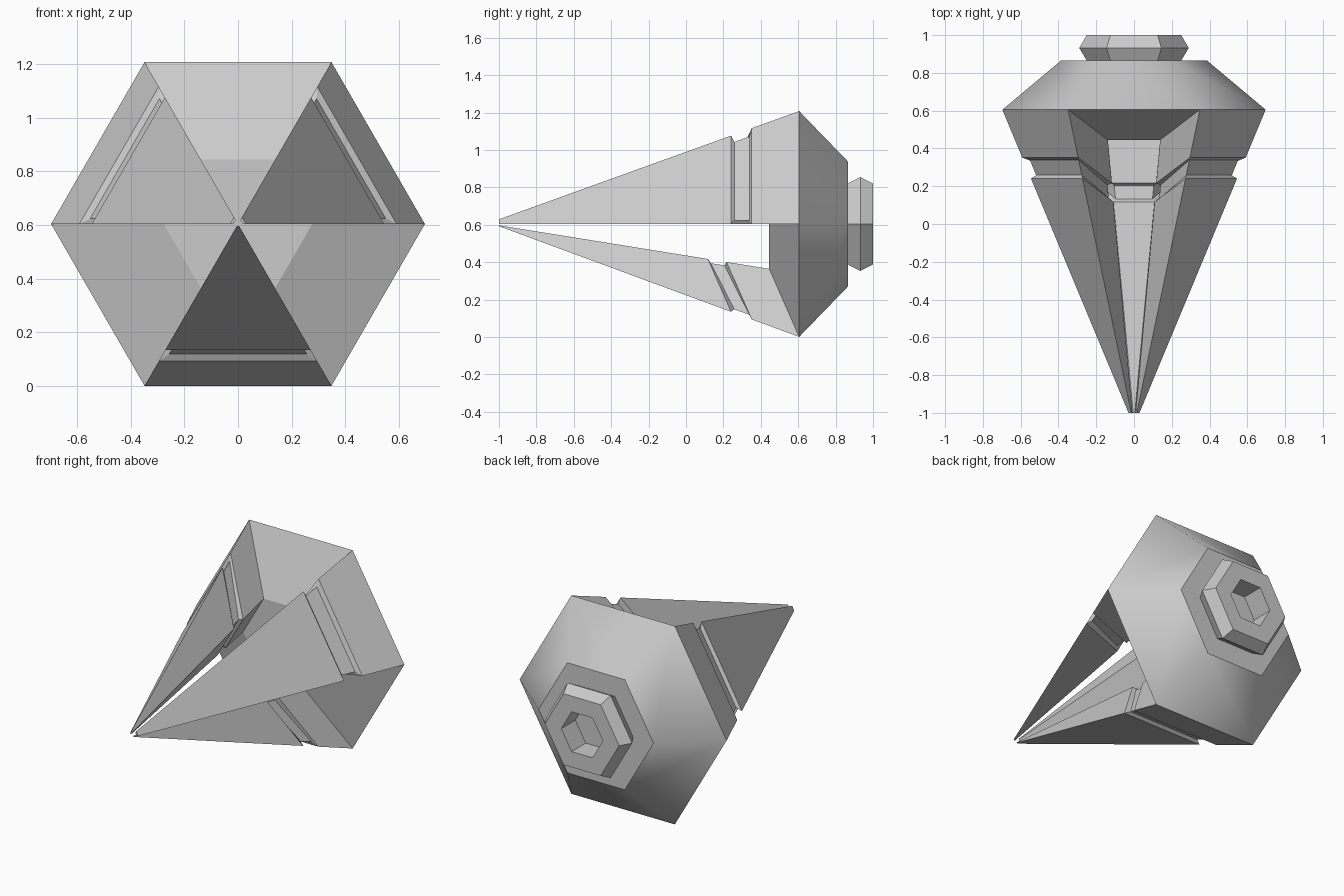
import bpy, bmesh, math

if "Cube" in bpy.data.objects:
    bpy.data.objects.remove(bpy.data.objects["Cube"])

CZ = 0.604                      # height of the long axis
COS30 = math.cos(math.pi / 6)
TAN30 = math.tan(math.pi / 6)


def finish(name, bm):
    bmesh.ops.recalc_face_normals(bm, faces=bm.faces)
    mesh = bpy.data.meshes.new(name)
    bm.to_mesh(mesh)
    bm.free()
    obj = bpy.data.objects.new(name, mesh)
    bpy.context.collection.objects.link(obj)
    return obj


def loft(bm, rings):
    """Join matching point rings; returns the bands of faces and the rings."""
    loops = [[bm.verts.new(p) for p in ring] for ring in rings]
    bands = []
    for a, b in zip(loops, loops[1:]):
        n = len(a)
        bands.append([bm.faces.new((a[i], a[(i + 1) % n], b[(i + 1) % n], b[i]))
                      for i in range(n)])
    return bands, loops


def hexagon(y, r):
    return [(r * math.cos(i * math.pi / 3), y, CZ + r * math.sin(i * math.pi / 3))
            for i in range(6)]


# Hexagonal base: front cone, smooth rear cone, flared neck and socket
bm = bmesh.new()
profile = [(0.445, 0.277), (0.605, 0.697), (0.865, 0.387), (0.865, 0.25),
           (0.932, 0.29), (1.0, 0.25), (1.0, 0.14), (0.865, 0.14)]
bands, loops = loft(bm, [hexagon(y, r) for y, r in profile])
bm.faces.new(loops[0])
bm.faces.new(loops[-1])
for f in bands[1]:
    f.smooth = True
finish("hex_base", bm)


# Three tapered prongs, each with a shallow groove running round it
def prong(name, angle, tip):
    ca, sa = math.cos(angle), math.sin(angle)

    def section(t, inset):
        y_out, y_in = -1 + 1.605 * t, -1 + 1.445 * t
        u_out = tip + (0.697 * COS30 - tip) * t - inset
        u_in = tip * 0.6 + (0.277 * COS30 - tip * 0.6) * t + inset
        pts = []
        for u, y, side in ((u_out, y_out, -1), (u_out, y_out, 1),
                           (u_in, y_in, 1), (u_in, y_in, -1)):
            v = side * (u * TAN30 - inset / COS30)
            pts.append((u * ca - v * sa, y, CZ + u * sa + v * ca))
        return pts

    steps = [(0, 0), (0.773, 0), (0.784, 0.02), (0.834, 0.02), (0.842, 0), (1, 0)]
    bm = bmesh.new()
    _, loops = loft(bm, [section(t, d) for t, d in steps])
    bm.faces.new(loops[0])
    bm.faces.new(loops[-1])
    finish(name, bm)


prong("prong_lower", math.radians(270), 0.012)
prong("prong_upper_right", math.radians(30), 0.025)
prong("prong_upper_left", math.radians(150), 0.025)
